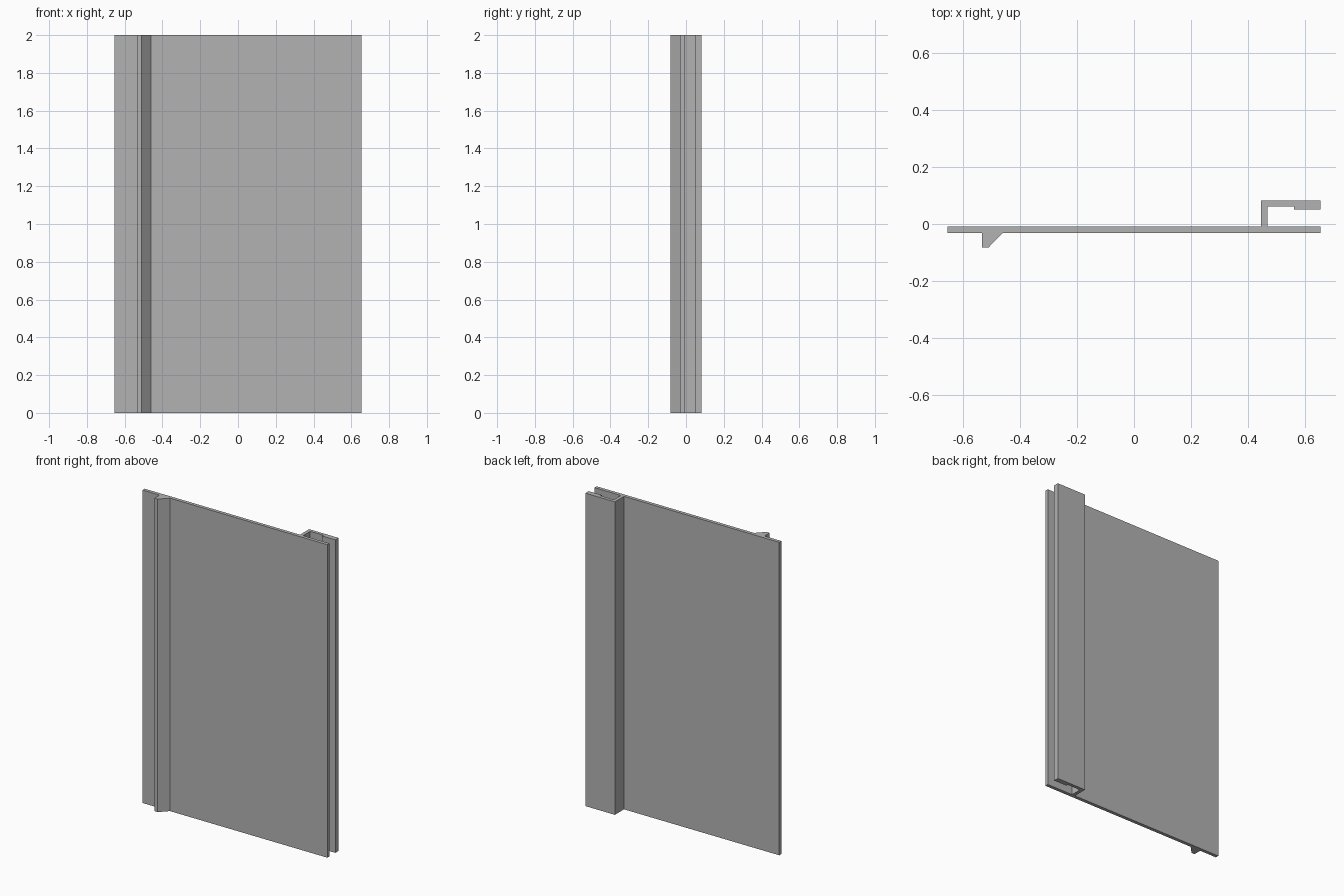
import bpy
import bmesh

cube = bpy.data.objects.get("Cube")
if cube:
    bpy.data.objects.remove(cube, do_unlink=True)

HEIGHT = 2.0
END = 0.653                    # half width of the panel
FRONT, BACK = -0.031, -0.009   # panel faces
DEPTH = 0.083                  # half of the overall depth

grey = bpy.data.materials.new("plain grey")
grey.use_nodes = True
colour = (0.45, 0.45, 0.45, 1)
grey.diffuse_color = colour
grey.node_tree.nodes["Principled BSDF"].inputs["Base Color"].default_value = colour


def extrude_profile(name, outline):
    """Extrude a closed plan outline to the full height."""
    bm = bmesh.new()
    face = bm.faces.new([bm.verts.new((x, y, 0)) for x, y in outline])
    result = bmesh.ops.extrude_face_region(bm, geom=[face], use_keep_orig=True)
    top = [v for v in result["geom"] if isinstance(v, bmesh.types.BMVert)]
    bmesh.ops.translate(bm, verts=top, vec=(0, 0, HEIGHT))
    bmesh.ops.recalc_face_normals(bm, faces=bm.faces)
    mesh = bpy.data.meshes.new(name)
    bm.to_mesh(mesh)
    bm.free()
    mesh.materials.append(grey)
    obj = bpy.data.objects.new(name, mesh)
    bpy.context.collection.objects.link(obj)
    return obj


# Flat main sheet
extrude_profile("panel", [(-END, FRONT), (END, FRONT), (END, BACK), (-END, BACK)])

# Wedge-shaped catch on the front
extrude_profile("front_catch_rib", [
    (-0.533, FRONT), (-0.533, -DEPTH), (-0.51, -DEPTH), (-0.46, FRONT)])

# Bracket on the back with a thickened lip
extrude_profile("rear_hook", [
    (0.445, BACK), (0.467, BACK), (0.467, 0.062), (0.56, 0.062),
    (0.56, 0.05), (END, 0.05), (END, DEPTH), (0.445, DEPTH)])
